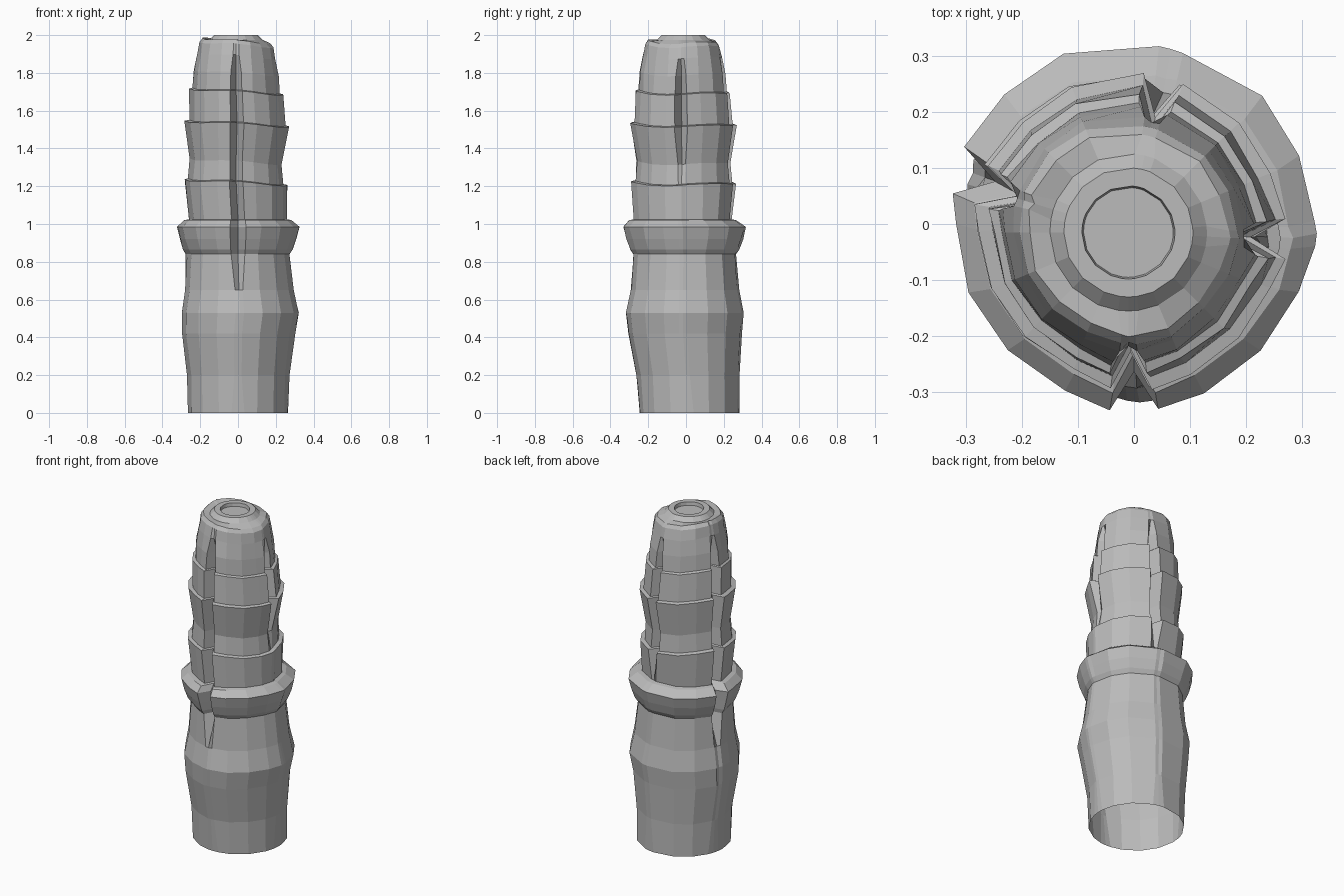
import bpy
import bmesh
import math
import random

random.seed(4)
if "Cube" in bpy.data.objects:
    bpy.data.objects.remove(bpy.data.objects["Cube"])

# One matte grey for the whole body
grey = bpy.data.materials.new("stone_grey")
grey.use_nodes = True
colour = (0.5, 0.5, 0.5, 1)
grey.diffuse_color = colour
grey.node_tree.nodes["Principled BSDF"].inputs["Base Color"].default_value = colour

# Profile rings: height, radius, centre x, centre y
base_rings = [
    (0, .265, 0, .02), (.2, .272, 0, .015), (.42, .3, 0, 0), (.53, .312, .01, 0),
    (.65, .288, .005, 0), (.84, .27, 0, 0),
]
collar_rings = [
    (.865, .285, 0, 0), (.92, .305, 0, 0), (.985, .322, 0, 0), (1.02, .28, 0, -.01),
]
sleeve_rings = [
    (1.025, .256, 0, -.01), (1.22, .27, -.01, -.01), (1.225, .248, -.01, -.01),
    (1.33, .24, -.01, -.01), (1.53, .272, -.005, -.012), (1.535, .25, -.005, -.012),
    (1.7, .242, -.01, -.015), (1.705, .225, -.01, -.015), (1.8, .22, -.01, -.015),
    (1.89, .207, -.01, -.015), (1.95, .195, -.01, -.015),
]
tip_rings = [
    (1.97, .18, -.01, -.015), (1.975, .14, -.01, -.015), (2, .115, -.01, -.015),
    (2, .083, -.01, -.015), (1.98, .08, -.01, -.015),
]

# Vertical cracks: direction, lowest height, highest height
cracks = [
    (math.radians(-90), .65, 1.9), (math.radians(-3), 1.3, 1.9),
    (math.radians(78), 1.02, 1.88), (math.radians(163), .65, 1.88),
]
HALF_WIDTH = .13


def angle_gap(a, b):
    return abs((a - b + math.pi) % math.tau - math.pi)


def crack_strength(z, low, high):
    return max(0, min(1, (z - low) / .15, (high - z) / .12))


# Columns around the body: plain facets plus two rims and a bed for each crack
columns = []
for i in range(16):
    angle = i * math.tau / 16
    if all(angle_gap(angle, c[0]) > .25 for c in cracks):
        columns.append((angle, None, 0))
for crack in cracks:
    for side in (-1, 0, 1):
        columns.append((crack[0] + side * HALF_WIDTH, crack, side))
columns.sort(key=lambda c: c[0] % math.tau)
column_bulge = [random.uniform(-.005, .005) for c in columns]


def ring_point(ring, column, bulge, plain):
    z, radius, cx, cy = ring
    angle, crack, side = column
    if not plain:
        radius += bulge + random.uniform(-.003, .003)
        if z > 1.1:
            z += -.014 * math.cos(angle) + .006 * math.sin(3 * angle)
        if crack:
            strength = crack_strength(ring[0], crack[1], crack[2])
            if side == 0:
                radius -= .06 * strength
            else:
                radius += .008 * strength
                angle -= side * .06 * (1 - strength)
    return (cx + radius * math.cos(angle), cy + radius * math.sin(angle), z)


def build_body(name, rings):
    bm = bmesh.new()
    rows = []
    for ring in rings:
        plain = ring in tip_rings[1:] or ring[0] == 0
        rows.append([bm.verts.new(ring_point(ring, c, b, plain))
                     for c, b in zip(columns, column_bulge)])
    count = len(columns)
    for lower, upper in zip(rows, rows[1:]):
        for i in range(count):
            j = (i + 1) % count
            bm.faces.new((lower[i], lower[j], upper[j], upper[i]))
    # Sunken floor of the tip; the foot stays open
    bm.faces.new(rows[-1])
    mesh = bpy.data.meshes.new(name)
    bm.to_mesh(mesh)
    bm.free()
    mesh.materials.append(grey)
    obj = bpy.data.objects.new(name, mesh)
    bpy.context.collection.objects.link(obj)
    return obj


build_body("cracked_column", base_rings + collar_rings + sleeve_rings + tip_rings)
